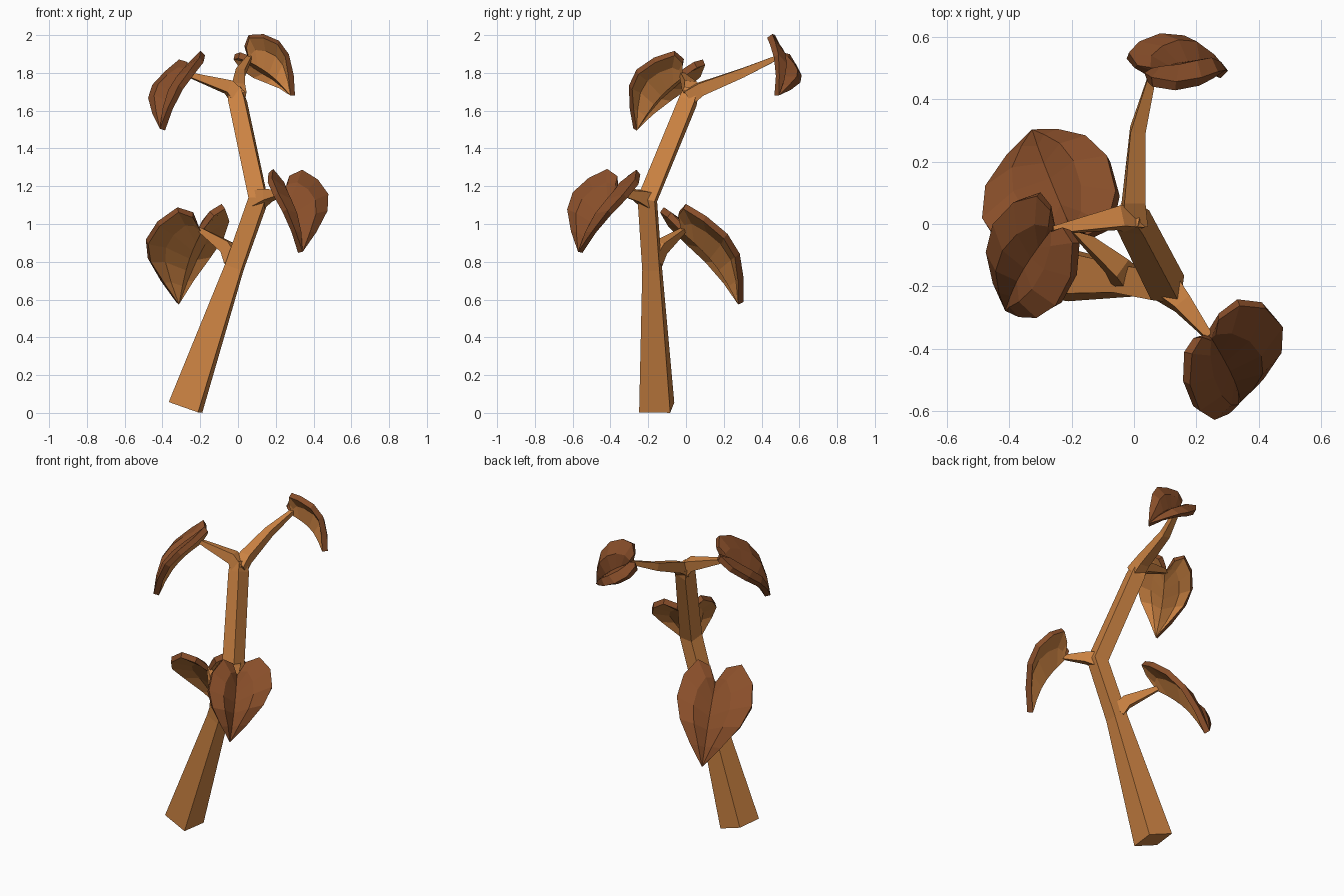
import bpy, bmesh, math
from mathutils import Vector

if "Cube" in bpy.data.objects:
    bpy.data.objects.remove(bpy.data.objects["Cube"])


def material(name, rgb):
    m = bpy.data.materials.new(name)
    m.diffuse_color = (*rgb, 1)
    m.use_nodes = True
    m.node_tree.nodes["Principled BSDF"].inputs["Base Color"].default_value = m.diffuse_color
    return m


BARK = material("light_orange_wood", (0.60, 0.225, 0.055))
LEAF = material("dark_brown_leaf", (0.25, 0.077, 0.023))


def finish(name, bm, mats):
    me = bpy.data.meshes.new(name)
    bm.to_mesh(me)
    bm.free()
    ob = bpy.data.objects.new(name, me)
    bpy.context.collection.objects.link(ob)
    for m in mats:
        me.materials.append(m)
    return ob


def square_tube(name, path, ref):
    """Four-sided tapering stem through (x, y, z, half width) points."""
    bm = bmesh.new()
    pts = [Vector(p[:3]) for p in path]
    rings = []
    for i, p in enumerate(pts):
        t = (pts[min(i + 1, len(pts) - 1)] - pts[max(i - 1, 0)]).normalized()
        r = Vector(ref)
        a = (r - t * r.dot(t)).normalized()
        b = t.cross(a)
        h = path[i][3]
        rings.append([bm.verts.new(p + (a * sa + b * sb) * h)
                      for sa, sb in ((1, 1), (-1, 1), (-1, -1), (1, -1))])
    for q, r in zip(rings, rings[1:]):
        for k in range(4):
            j = (k + 1) % 4
            bm.faces.new((q[k], q[j], r[j], r[k]))
    bm.faces.new(rings[0])
    bm.faces.new(rings[-1])
    bmesh.ops.recalc_face_normals(bm, faces=bm.faces)
    return finish(name, bm, [BARK])


# half heart outline (sideways, along) and matching points on the midrib
OUTLINE = [(0, 0), (.25, -.2), (.6, -.27), (.92, -.08), (1, .2), (.8, .47), (.4, .75), (0, 1)]
MIDRIB = [0, .08, .18, .3, .42, .58, .78, 1]


def heart_leaf(name, notch, tip, side_a, side_b):
    """Drooping heart leaf: each half has its own sideways vector."""
    n0, d = Vector(notch), Vector(tip) - Vector(notch)
    a, b = Vector(side_a), Vector(side_b)
    up = (a - b).cross(d).normalized()
    if up.z < 0:
        up = -up
    bm = bmesh.new()
    for side in (a, b):
        grid = []
        for (u, v), m in zip(OUTLINE, MIDRIB):
            row = []
            for s in (0, .5, 1):
                vv = m + (v - m) * s
                arc = math.sin(math.pi * min(max(vv, 0), 1))
                puff = 4 * s * (1 - s) * min(1, u * 1.5)
                row.append(bm.verts.new(n0 + d * vv + side * (u * s)
                                        + up * (.035 * arc + .03 * puff)))
            grid.append(row)
        for q, r in zip(grid, grid[1:]):
            for k in range(2):
                bm.faces.new((q[k], q[k + 1], r[k + 1], r[k]))
    bmesh.ops.remove_doubles(bm, verts=bm.verts, dist=1e-4)
    bmesh.ops.recalc_face_normals(bm, faces=bm.faces)
    bm.normal_update()
    if sum(f.normal.dot(up) for f in bm.faces) < 0:
        bmesh.ops.reverse_faces(bm, faces=bm.faces)
    ob = finish(name, bm, [LEAF, BARK])
    # thickness: dark top and rim, light underside
    mod = ob.modifiers.new("thickness", 'SOLIDIFY')
    mod.thickness = .034
    mod.offset = 0
    mod.material_offset = 1
    mod.material_offset_rim = 0
    return ob


# main stem
square_tube("main_stem", [(-.278, -.155, .029, .083), (-.02, -.18, .77, .046),
                          (.108, -.205, 1.13, .047), (-.002, .01, 1.65, .043),
                          (-.015, .03, 1.71, .035)], (.14, 1, 0))

# leaf stalks
STALKS = {
    "low_stalk": [(-.02, -.175, .81, .042), (-.055, -.135, .875, .034), (-.2, -.01, .97, .012)],
    "middle_stalk": [(.105, -.205, 1.13, .044), (.155, -.255, 1.15, .03), (.24, -.36, 1.17, .012)],
    "upper_left_stalk": [(0, .02, 1.67, .04), (-.05, .02, 1.725, .034), (-.26, -.02, 1.79, .012)],
    "upper_back_stalk": [(0, .01, 1.67, .04), (0, .08, 1.715, .034), (.012, .3, 1.8, .024),
                         (.06, .48, 1.88, .012)],
}
for stalk, path in STALKS.items():
    square_tube(stalk, path, (.1, .15, 1))

# heart leaves: notch, tip, sideways vectors of the two halves
heart_leaf("low_leaf", (-.2, -.015, .97), (-.32, .29, .58), (-.25, -.05, 0), (.15, .15, .03))
heart_leaf("middle_leaf", (.24, -.36, 1.17), (.33, -.56, .85), (.2, .09, .03), (-.07, -.18, .04))
heart_leaf("upper_left_leaf", (-.26, -.02, 1.79), (-.4, -.27, 1.5), (-.14, .08, -.02), (.06, -.18, .06))
heart_leaf("upper_back_leaf", (.06, .48, 1.87), (.29, .48, 1.68), (.1, -.04, .12), (-.03, .1, -.06))
